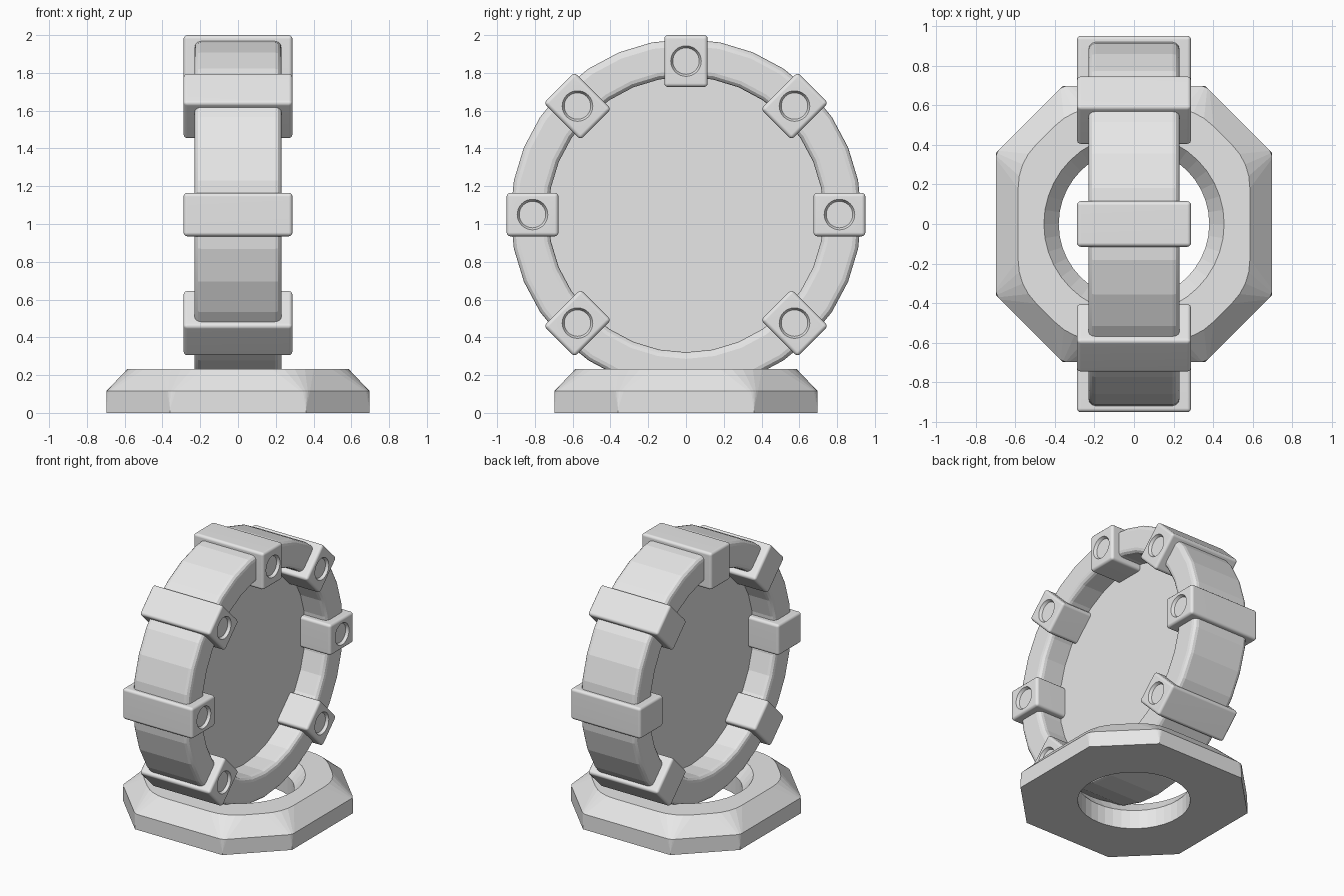
import bpy, bmesh, math
from mathutils import Matrix

if "Cube" in bpy.data.objects:
    bpy.data.objects.remove(bpy.data.objects["Cube"])

grey = bpy.data.materials.new("light_grey")
grey.diffuse_color = (0.8, 0.8, 0.8, 1)
grey.use_nodes = True
grey.node_tree.nodes["Principled BSDF"].inputs["Base Color"].default_value = grey.diffuse_color
CENTRE = 1.05      # height of the ring axis


def smooth_by_angle(ob, degrees):
    bpy.ops.object.select_all(action='DESELECT')
    ob.select_set(True)
    bpy.context.view_layer.objects.active = ob
    bpy.ops.object.shade_smooth_by_angle(angle=math.radians(degrees))


def add_object(name, bm, smooth=None):
    bmesh.ops.recalc_face_normals(bm, faces=bm.faces)
    mesh = bpy.data.meshes.new(name)
    bm.to_mesh(mesh)
    bm.free()
    mesh.materials.append(grey)
    ob = bpy.data.objects.new(name, mesh)
    bpy.context.collection.objects.link(ob)
    if smooth:
        smooth_by_angle(ob, smooth)
    return ob


def skin(bm, loops, closed=False):
    """Join successive vertex loops of equal length with quads."""
    pairs = list(zip(loops, loops[1:]))
    if closed:
        pairs.append((loops[-1], loops[0]))
    for a, b in pairs:
        n = len(a)
        for i in range(n):
            j = (i + 1) % n
            bm.faces.new((a[i], a[j], b[j], b[i]))


# upright ring: rounded rectangular section swept around the x axis
bm = bmesh.new()
section = []
for sx, sr, start in ((1, 1, 0), (-1, 1, 90), (-1, -1, 180), (1, -1, 270)):
    for k in range(4):
        a = math.radians(start + 30 * k)
        section.append((sx * 0.195 + 0.035 * math.cos(a),
                        0.829 + sr * 0.065 + 0.035 * math.sin(a)))
SEG = 32
loops = []
for i in range(SEG):
    t = math.tau * i / SEG
    loops.append([bm.verts.new((x, r * math.sin(t), CENTRE + r * math.cos(t)))
                  for x, r in section])
skin(bm, loops, closed=True)
add_object("ring", bm, 10)

# thick disc filling the ring
bm = bmesh.new()
bmesh.ops.create_cone(bm, cap_ends=True, segments=SEG, radius1=0.75, radius2=0.75, depth=0.085,
                      matrix=Matrix.Translation((0, 0, CENTRE)) @ Matrix.Rotation(math.pi / 2, 4, 'Y'))
add_object("disc", bm)

# clamp block with rounded edges and a round socket in its +x end
bm = bmesh.new()
bmesh.ops.create_cube(bm, size=1, matrix=Matrix.Diagonal((0.577, 0.23, 0.275, 1)))
bmesh.ops.bevel(bm, geom=bm.edges[:], offset=0.02, segments=3, profile=0.5, affect='EDGES')
block = add_object("clamp_block", bm)
bm = bmesh.new()
bmesh.ops.create_cone(bm, cap_ends=True, segments=32, radius1=0.07, radius2=0.092, depth=0.04,
                      matrix=Matrix.Translation((0.2885, 0, 0)) @ Matrix.Rotation(math.pi / 2, 4, 'Y'))
cutter = add_object("socket_cutter", bm)
cutter.hide_render = True
cut = block.modifiers.new("socket", 'BOOLEAN')
cut.operation, cut.object, cut.solver = 'DIFFERENCE', cutter, 'EXACT'
deps = bpy.context.evaluated_depsgraph_get()
cut_mesh = bpy.data.meshes.new_from_object(block.evaluated_get(deps))
block.modifiers.clear()
block.data = cut_mesh
bpy.data.objects.remove(cutter)
smooth_by_angle(block, 35)
block.modifiers.new("flat_sides", 'WEIGHTED_NORMAL').keep_sharp = True

# seven clamps, none at the bottom
for k in range(-3, 4):
    ob = block if k == -3 else block.copy()
    if k > -3:
        bpy.context.collection.objects.link(ob)
    ob.name = f"clamp_block_{k + 4}"
    ob.matrix_world = (Matrix.Translation((0, 0, CENTRE)) @ Matrix.Rotation(k * math.pi / 4, 4, 'X')
                       @ Matrix.Translation((0, 0, 0.8125)))

# eight-sided pedestal: corners become rounder towards the top, round hole inside
bm = bmesh.new()


def octagon(side, corner, trim, z):
    """Octagon loop with five vertices per corner, rounded over the given length."""
    pts = [(side, -corner), (side, corner), (corner, side), (-corner, side),
           (-side, corner), (-side, -corner), (-corner, -side), (corner, -side)]
    out = []
    for i, p in enumerate(pts):
        ends = []
        for q in (pts[i - 1], pts[(i + 1) % 8]):
            d = math.dist(p, q)
            ends.append([p[c] + (q[c] - p[c]) * trim / d for c in (0, 1)])
        for t in (0, 0.25, 0.5, 0.75, 1):
            x, y = [(1 - t) ** 2 * ends[0][c] + 2 * t * (1 - t) * p[c] + t * t * ends[1][c]
                    for c in (0, 1)]
            out.append(bm.verts.new((x, y, z)))
    return out


def circle(r, z):
    return [bm.verts.new((r * math.cos(a), r * math.sin(a), z))
            for a in (math.tau * i / 40 - math.radians(45) for i in range(40))]


skin(bm, [circle(0.38, 0), octagon(0.697, 0.36, 0.001, 0), octagon(0.697, 0.36, 0.003, 0.03),
          octagon(0.697, 0.36, 0.03, 0.115), octagon(0.585, 0.31, 0.13, 0.233),
          circle(0.455, 0.233), circle(0.38, 0.14), circle(0.38, 0)])
bmesh.ops.remove_doubles(bm, verts=bm.verts, dist=0.00001)
add_object("pedestal", bm)
